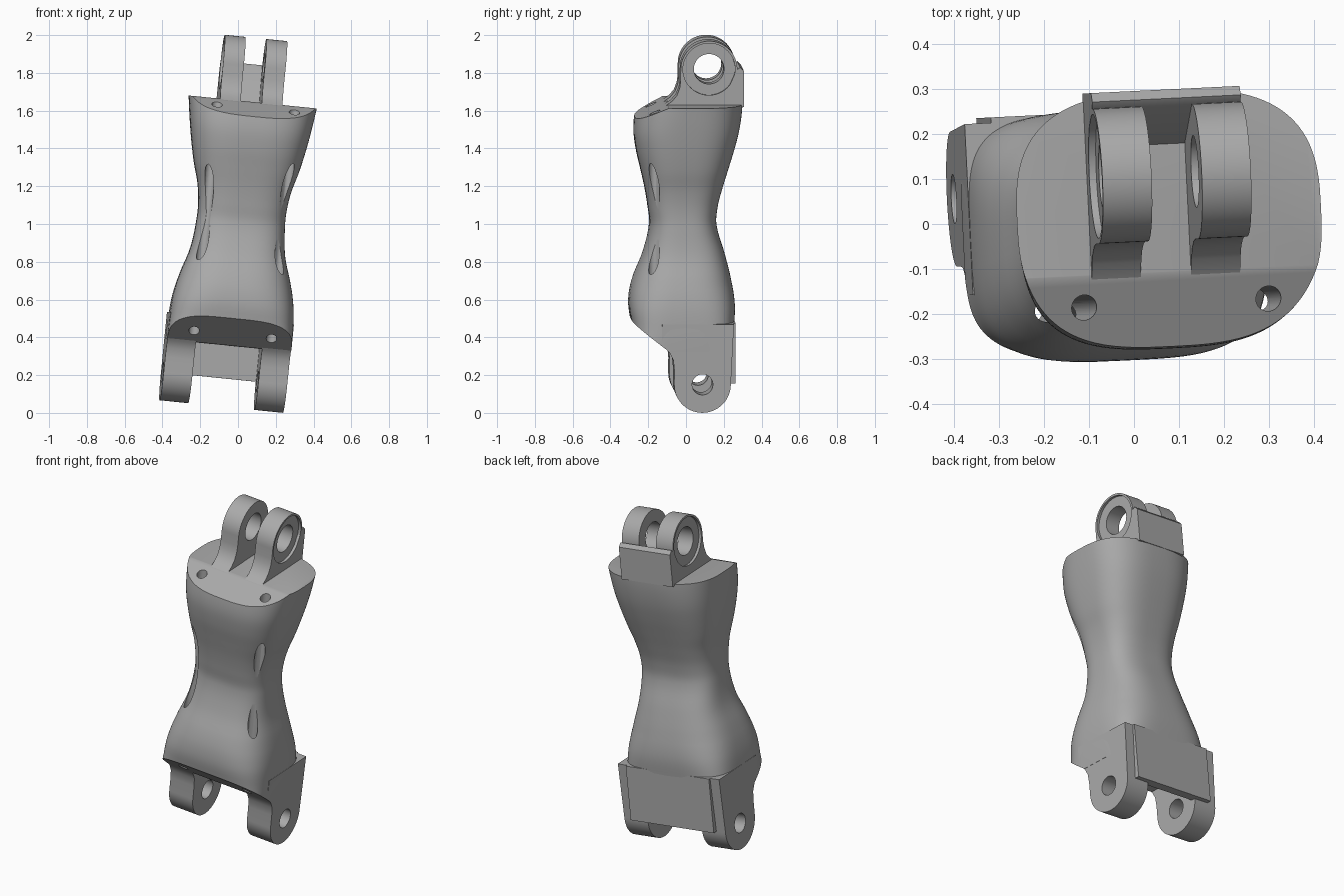
import bpy, bmesh
from math import sin, cos, pi, radians
from mathutils import Matrix, Vector

if "Cube" in bpy.data.objects:
    bpy.data.objects.remove(bpy.data.objects["Cube"])

grey = bpy.data.materials.new("plain_grey")
grey.use_nodes = True
grey.diffuse_color = (0.4, 0.4, 0.4, 1)
grey.node_tree.nodes["Principled BSDF"].inputs["Base Color"].default_value = (0.4, 0.4, 0.4, 1)

# The whole link leans sideways and is turned slightly
POSE = (Matrix.Translation((0, 0, 1)) @ Matrix.Rotation(radians(2.8), 4, 'Z')
        @ Matrix.Rotation(radians(5.8), 4, 'Y'))
MID = 0.013


def finish(bm, name):
    bmesh.ops.recalc_face_normals(bm, faces=bm.faces)
    bm.transform(POSE)
    mesh = bpy.data.meshes.new(name)
    bm.to_mesh(mesh)
    bm.free()
    mesh.materials.append(grey)
    ob = bpy.data.objects.new(name, mesh)
    bpy.context.collection.objects.link(ob)
    return ob


def loft(rings, name, planes=()):
    bm = bmesh.new()
    loops = [[bm.verts.new(p) for p in ring] for ring in rings]
    n = len(loops[0])
    for a, b in zip(loops, loops[1:]):
        for i in range(n):
            j = (i + 1) % n
            bm.faces.new((a[i], a[j], b[j], b[i]))
    bm.faces.new(loops[0][::-1])
    bm.faces.new(loops[-1])
    for co, no in planes:
        cut = bmesh.ops.bisect_plane(bm, geom=bm.verts[:] + bm.edges[:] + bm.faces[:],
                                     plane_co=co, plane_no=no, clear_outer=True)
        edges = [e for e in cut["geom_cut"] if isinstance(e, bmesh.types.BMEdge)]
        bmesh.ops.contextual_create(bm, geom=edges)
    return finish(bm, name)


def prism(profile, x0, x1, name):
    return loft([[(x, y, z) for y, z in profile] for x in (x0, x1)], name)


def arc(y, z, r, start, end, steps=32):
    return [(y + r * cos(radians(start + (end - start) * i / steps)),
             z + r * sin(radians(start + (end - start) * i / steps))) for i in range(steps + 1)]


def pin(y, z, r, x0, x1):
    return prism(arc(y, z, r, 0, 360, 48)[:-1], x0, x1, "pin_cutter")


def cut(ob, cutters):
    bpy.context.view_layer.objects.active = ob
    for c in cutters:
        mod = ob.modifiers.new("cut", 'BOOLEAN')
        mod.operation = 'DIFFERENCE'
        mod.solver = 'EXACT'
        mod.object = c
        bpy.ops.object.modifier_apply(modifier=mod.name)
        bpy.data.objects.remove(c)


# Body sections: height, half width, front, back, squareness
KEYS = [(-.70, .330, -.29, .245, 6), (-.55, .330, -.285, .25, 4.5),
        (-.42, .322, -.302, .257, 3.5), (-.30, .297, -.285, .24, 3),
        (-.15, .252, -.228, .203, 3), (0, .235, -.195, .16, 3),
        (.1, .235, -.205, .165, 3), (.2, .25, -.222, .19, 3),
        (.3, .278, -.245, .22, 3), (.4, .30, -.268, .25, 3),
        (.5, .318, -.28, .275, 3), (.6, .333, -.272, .29, 2.9), (.7, .345, -.25, .295, 2.8)]


def section(z, half, front, back, power, n=96):
    ring = []
    for i in range(n):
        c, s = cos(2 * pi * i / n), sin(2 * pi * i / n)
        x = abs(c) ** (2 / power) * (1 if c > 0 else -1)
        y = abs(s) ** (2 / power) * (1 if s > 0 else -1)
        ring.append((MID + half * x, (front + back) / 2 + (back - front) / 2 * y, z))
    return ring


def blend(a, b, c, d, t):
    return b + t / 2 * (c - a + t * (2 * a - 5 * b + 4 * c - d + t * (3 * (b - c) + d - a)))


rings = []
for k in range(len(KEYS) - 1):
    four = [KEYS[max(0, min(len(KEYS) - 1, k + o))] for o in (-1, 0, 1, 2)]
    for step in range(5):
        t = step / 5
        vals = [blend(*v, t) for v in zip(*four)]
        vals[0] = KEYS[k][0] + t * (KEYS[k + 1][0] - KEYS[k][0])
        rings.append(section(*vals))
rings.append(section(*KEYS[-1]))
body = loft(rings, "body", [
    (Vector((0, 0, .65)), Vector((0, 0, 1))),
    (Vector((0, -.11, .65)), Vector((0, -.42, .9))),
    (Vector((0, 0, -.645)), Vector((0, 0, -1))),
    (Vector((0, -.09, -.655)), Vector((0, -.145, -.19)))])

# Long screw drillings that run out at the waist
drills = []
for side in (-1, 1):
    circle = [(MID + .01 + side * .206 + .028 * cos(2 * pi * i / 32),
               -.18 + .028 * sin(2 * pi * i / 32)) for i in range(32)]
    drills.append(loft([[(x, y, z) for x, y in circle] for z in (-.8, .8)], "drill_cutter"))
cut(body, drills)
parts = [body]

# Fork lugs at both ends
upper = (arc(.11, .84, .15, 0, 180)
         + [(-.04, .78), (-.045, .74), (-.06, .70), (-.085, .67), (-.12, .645), (.26, .645)])
lower = (arc(.075, -.82, .15, 0, -180)
         + [(-.075, -.74), (-.08, -.69), (-.1, -.65), (-.14, -.61), (-.14, -.5), (.24, -.5)])
for side, label in ((-1, "right"), (1, "left")):
    x0, x1 = sorted((side * .056, side * .166))
    lug = prism(upper, x0, x1, "upper_lug_" + label)
    recess = sorted((side * .15, side * .3))
    cut(lug, [pin(.11, .84, .08, -.5, .5), pin(.11, .84, .138, *recess)])
    parts.append(lug)
    x0, x1 = sorted((MID + side * .176, MID + side * .329))
    lug = prism(lower, x0, x1, "lower_lug_" + label)
    cut(lug, [pin(.075, -.82, .055, -.5, .5)])
    parts.append(lug)

# Stop walls behind each fork
parts.append(prism([(.17, .64), (.255, .835), (.275, .85), (.295, .83), (.295, .64)],
                   -.166, .166, "upper_stop_wall"))
parts.append(prism([(.2, -.6), (.2, -.82), (.252, -.82), (.252, -.5), (.2, -.5)],
                   MID - .27, MID + .27, "lower_stop_wall"))

# Smooth shading with crisp edges
bpy.ops.object.select_all(action='DESELECT')
for ob in parts:
    ob.select_set(True)
bpy.context.view_layer.objects.active = body
bpy.ops.object.shade_smooth_by_angle(angle=radians(32))
